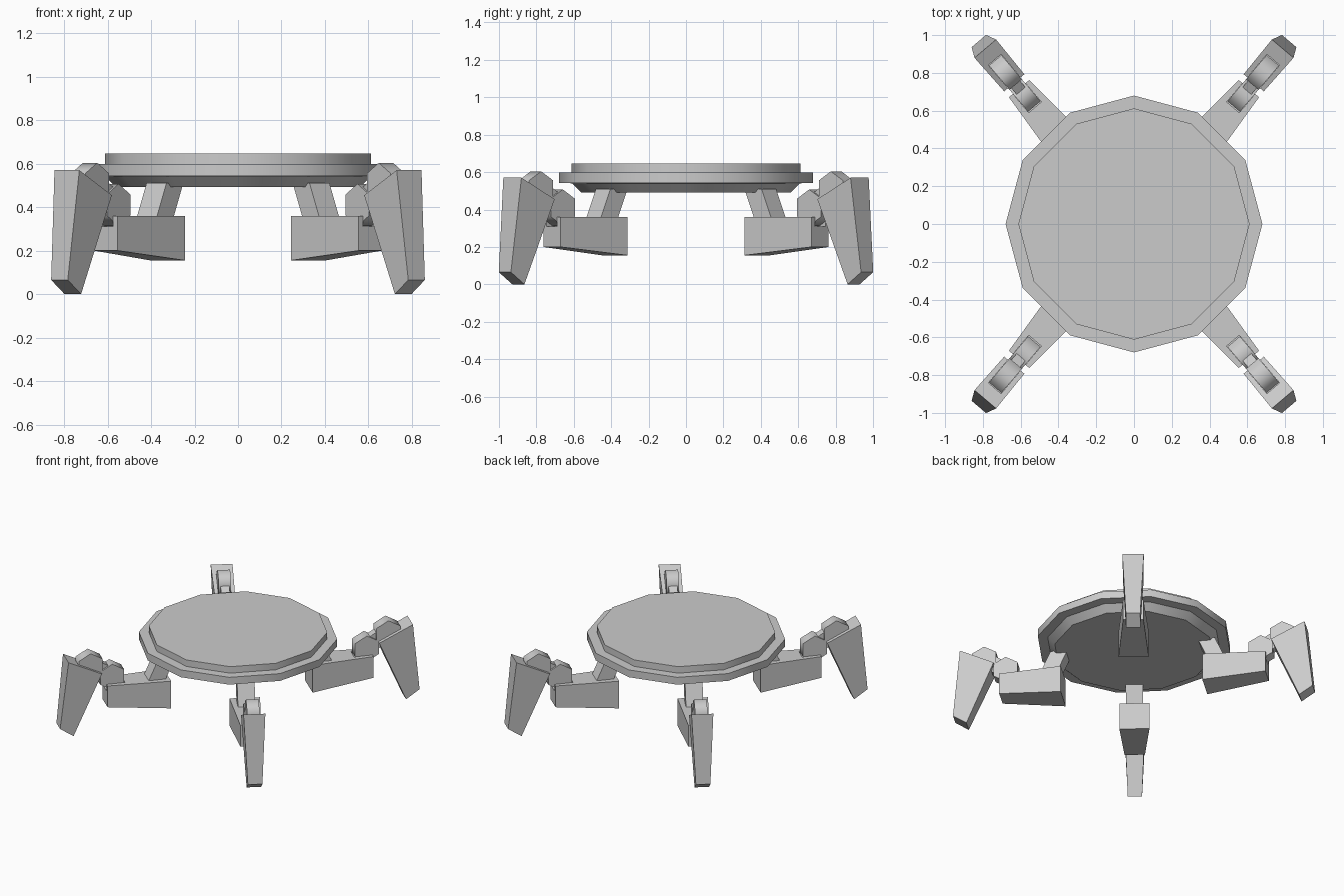
import bpy, bmesh
from math import cos, sin, pi, radians

if "Cube" in bpy.data.objects:
    bpy.data.objects.remove(bpy.data.objects["Cube"])

ANG = radians(49.7)          # direction of the back right leg


def make(name, bm, smooth=None, mirror=True, cutter=None):
    bmesh.ops.recalc_face_normals(bm, faces=bm.faces[:])
    me = bpy.data.meshes.new(name)
    bm.to_mesh(me)
    bm.free()
    ob = bpy.data.objects.new(name, me)
    bpy.context.collection.objects.link(ob)
    if smooth:
        bpy.ops.object.select_all(action='DESELECT')
        ob.select_set(True)
        bpy.context.view_layer.objects.active = ob
        bpy.ops.object.shade_smooth_by_angle(angle=radians(smooth))
    if cutter:
        m = ob.modifiers.new("slot", 'BOOLEAN')
        m.operation = 'DIFFERENCE'
        m.solver = 'EXACT'
        m.object = cutter
    if mirror:
        m = ob.modifiers.new("four_legs", 'MIRROR')
        m.use_axis = (True, True, False)
        m.use_mirror_merge = False
    return ob


def leg_prism(profile):
    """Side profile of (radius, z, half width), spread across the leg direction."""
    bm = bmesh.new()
    sides = []
    for s in (-1, 1):
        sides.append([bm.verts.new((r * cos(ANG) + s * w * sin(ANG),
                                    r * sin(ANG) - s * w * cos(ANG), z))
                      for r, z, w in profile])
    a, b = sides
    bm.faces.new(a)
    bm.faces.new(b[::-1])
    n = len(a)
    for i in range(n):
        j = (i + 1) % n
        bm.faces.new((a[i], b[i], b[j], a[j]))
    return bm


def slot_cutter(name, r0, r1, z0, z1, w):
    ob = make(name, leg_prism([(r0, z0, w), (r1, z0, w), (r1, z1, w), (r0, z1, w)]), mirror=False)
    ob.hide_render = True
    ob.hide_viewport = False
    ob.display_type = 'WIRE'
    return ob


# Round stepped body, twelve sides
bm = bmesh.new()
rings = []
for r, z in [(.56, .492), (.61, .54), (.68, .543), (.68, .598), (.612, .598), (.612, .647)]:
    rings.append([bm.verts.new((r * cos(i * pi / 6), r * sin(i * pi / 6), z)) for i in range(12)])
bm.faces.new(rings[0])
bm.faces.new(rings[-1])
for lo, hi in zip(rings, rings[1:]):
    for i in range(12):
        j = (i + 1) % 12
        bm.faces.new((lo[i], lo[j], hi[j], hi[i]))
make("body", bm, smooth=32, mirror=False)

# Slanted hip strut
make("hip_strut", leg_prism([(.46, .51, .06), (.58, .51, .06), (.655, .34, .06), (.535, .34, .06)]))

# Upper leg with a slot for the knee
knee_slot = slot_cutter("knee_slot_cutter", .81, 1.05, .31, .5, .044)
make("upper_leg", leg_prism([(.50, .155, .105), (.94, .20, .071), (.94, .36, .071), (.50, .36, .105)]),
     cutter=knee_slot)

# Knee: two six-sided rollers and a link bar
K1, K2 = (.90, .41), (1.052, .507)
for name, (r, z) in (("lower_knee_roller", K1), ("upper_knee_roller", K2)):
    make(name, leg_prism([(r + .097 * cos(pi / 2 + i * pi / 3), z + .097 * sin(pi / 2 + i * pi / 3), .043)
                          for i in range(6)]), smooth=65)
dx, dz = -.03, .048
make("knee_link", leg_prism([(K1[0] + dx, K1[1] + dz, .03), (K2[0] + dx, K2[1] + dz, .03),
                             (K2[0] - dx, K2[1] - dz, .03), (K1[0] - dx, K1[1] - dz, .03)]))

# Lower leg tapering to the foot
calf_slot = slot_cutter("lower_leg_slot_cutter", .9, 1.14, .42, .7, .044)
make("lower_leg", leg_prism([(.98, .455, .07), (1.217, .57, .075), (1.27, .065, .05), (1.175, 0, .05)]),
     cutter=calf_slot)
